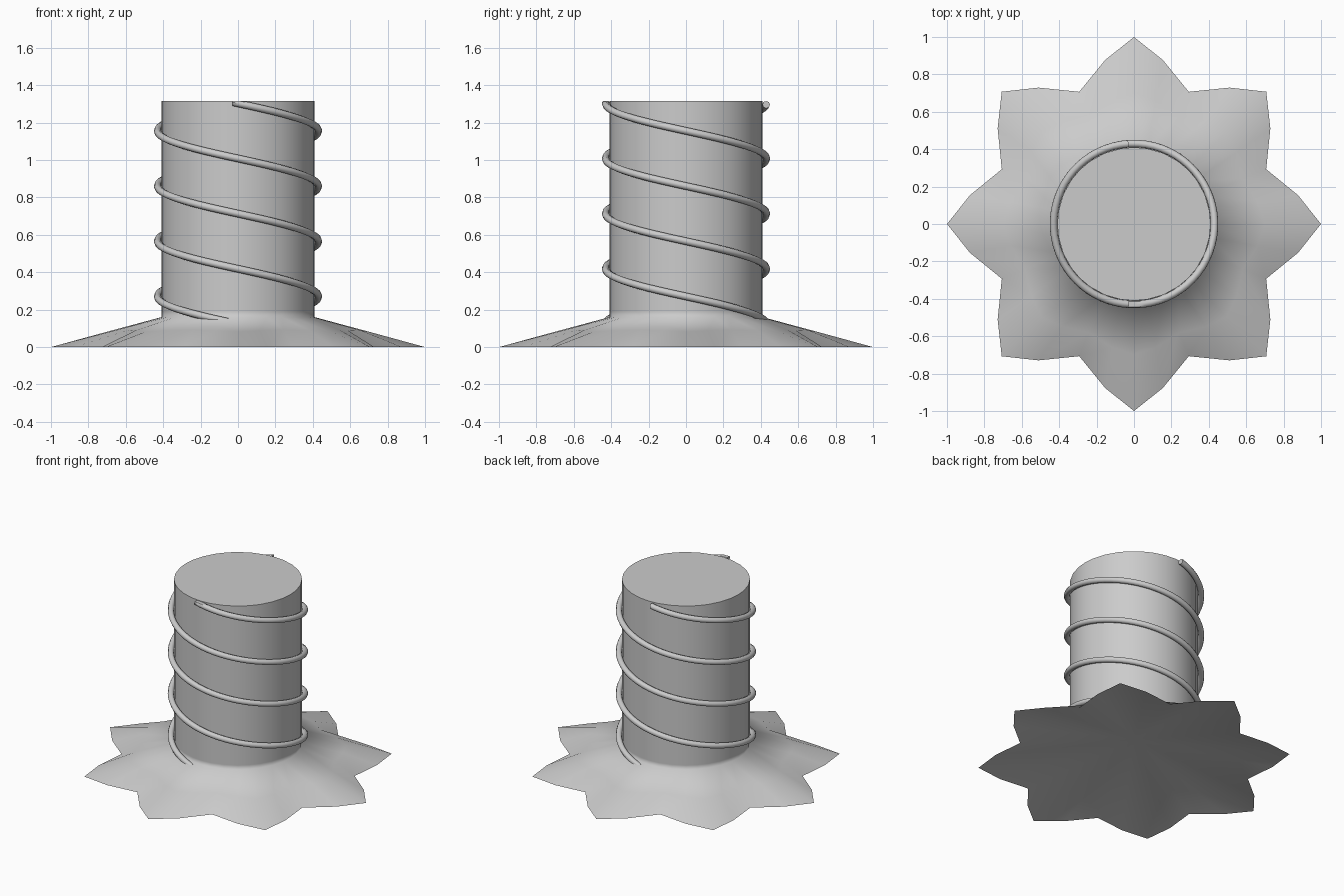
import bpy, bmesh
from math import sin, cos, pi, radians

if "Cube" in bpy.data.objects:
    bpy.data.objects.remove(bpy.data.objects["Cube"])


def finish(name, bm, angle):
    bmesh.ops.recalc_face_normals(bm, faces=bm.faces[:])
    mesh = bpy.data.meshes.new(name)
    bm.to_mesh(mesh)
    bm.free()
    ob = bpy.data.objects.new(name, mesh)
    bpy.context.collection.objects.link(ob)
    bpy.ops.object.select_all(action='DESELECT')
    ob.select_set(True)
    bpy.context.view_layer.objects.active = ob
    bpy.ops.object.shade_smooth_by_angle(angle=radians(angle))
    return ob


def loft(bm, rings):
    # Skin successive closed rings of points; return the vertex rows
    rows = [[bm.verts.new(p) for p in ring] for ring in rings]
    n = len(rows[0])
    for a, b in zip(rows, rows[1:]):
        for i in range(n):
            j = (i + 1) % n
            bm.faces.new((a[i], a[j], b[j], b[i]))
    return rows


# Eight-pointed sloping base flowing into the round column
# (angle offset, outer radius, middle radius, middle height)
spokes = [(0, 1.0, 0.70, 0.082), (10, 0.89, 0.67, 0.088),
          (22.5, 0.765, 0.63, 0.092), (35, 0.89, 0.67, 0.088)]
outer, middle = [], []
column = {z: [] for z in (0.16, 0.19, 1.315)}
for k in range(8):
    for off, r_out, r_mid, z_mid in spokes:
        a = radians(45 * k + off)
        c, s = cos(a), sin(a)
        outer.append((r_out * c, r_out * s, 0))
        middle.append((r_mid * c, r_mid * s, z_mid))
        for z, ring in column.items():
            ring.append((0.41 * c, 0.41 * s, z))
bm = bmesh.new()
rows = loft(bm, [outer, middle, *column.values()])
bm.faces.new(rows[-1])
# Hollow underside
centre = bm.verts.new((0, 0, 0.16))
for i in range(32):
    bm.faces.new((rows[0][i], rows[0][(i + 1) % 32], centre))
finish("column_with_star_base", bm, 80)

# Two thin round spiral ribs winding two turns down the column
TURNS, STEPS, PITCH, SIDES = 2, 128, 0.59, 8
for name, start, shift in (("front_spiral_rib", -pi / 2, -0.07),
                           ("back_spiral_rib", pi / 2, 0.07)):
    rings = []
    for i in range(STEPS + 1):
        turn = shift + (2 * pi * TURNS - shift) * i / STEPS
        a, z = start + turn, 1.303 - PITCH * turn / (2 * pi)
        ring = []
        for k in range(SIDES):
            b = 2 * pi * k / SIDES
            r = 0.43 + 0.02 * cos(b)
            # Keep the rib level with the column top
            ring.append((r * cos(a), r * sin(a), min(z + 0.02 * sin(b), 1.315)))
        rings.append(ring)
    bm = bmesh.new()
    rows = loft(bm, rings)
    bm.faces.new(rows[0])
    bm.faces.new(rows[-1])
    finish(name, bm, 50)
